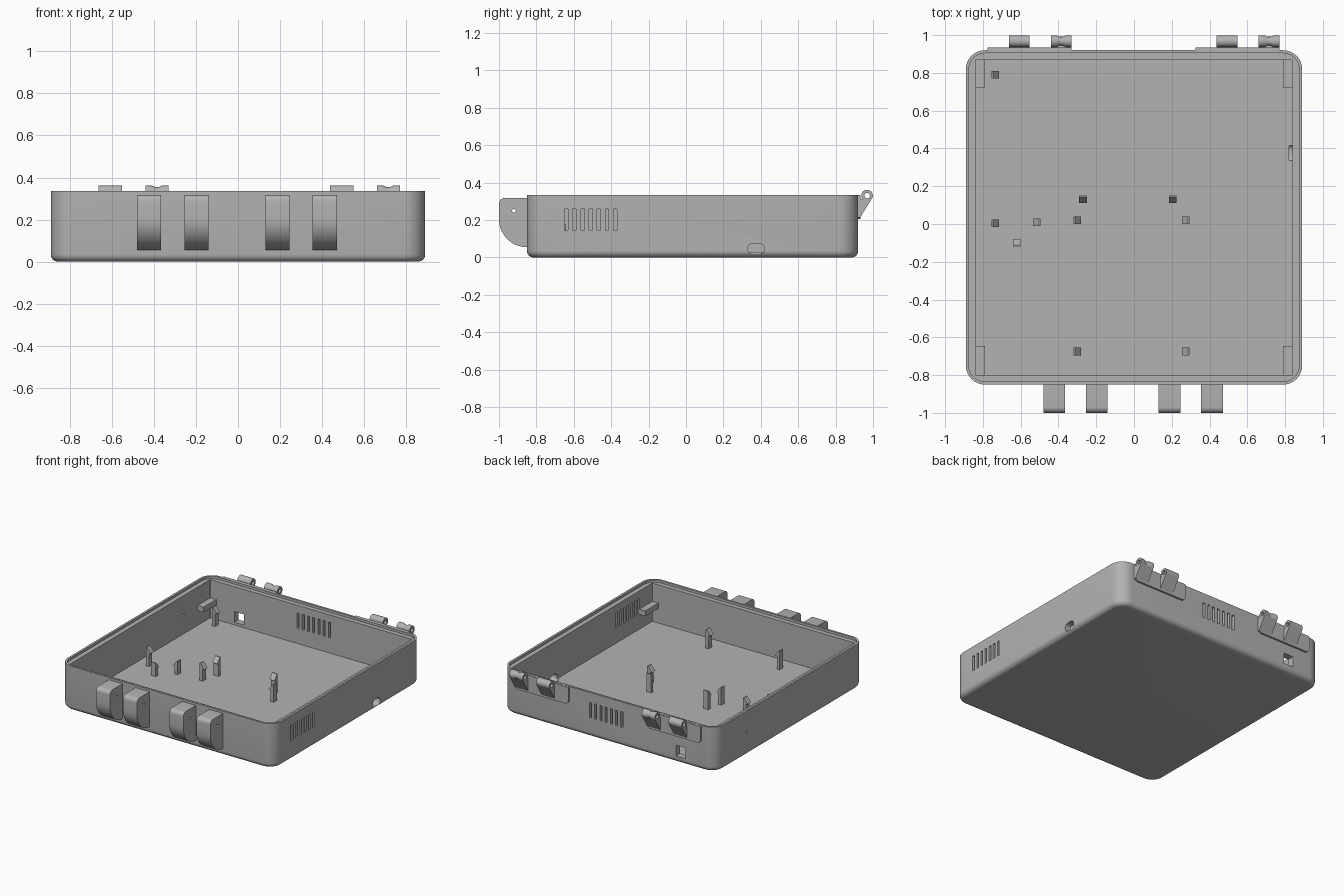
import bpy
import bmesh
from math import pi, sin, cos, radians
from mathutils import Matrix, Vector

cube = bpy.data.objects.get("Cube")
if cube:
    bpy.data.objects.remove(cube, do_unlink=True)

grey = bpy.data.materials.new("light grey plastic")
grey.use_nodes = True
colour = (0.45, 0.45, 0.45, 1)
grey.diffuse_color = colour
grey.node_tree.nodes["Principled BSDF"].inputs["Base Color"].default_value = colour


def finish(bm, name):
    bmesh.ops.recalc_face_normals(bm, faces=bm.faces)
    mesh = bpy.data.meshes.new(name)
    bm.to_mesh(mesh)
    bm.free()
    mesh.materials.append(grey)
    obj = bpy.data.objects.new(name, mesh)
    bpy.context.collection.objects.link(obj)
    return obj


def smooth(obj):
    bpy.ops.object.select_all(action="DESELECT")
    obj.select_set(True)
    bpy.context.view_layer.objects.active = obj
    bpy.ops.object.shade_smooth_by_angle(angle=radians(35))


def bridge(bm, rings, closed=False):
    pairs = list(zip(rings, rings[1:]))
    if closed:
        pairs.append((rings[-1], rings[0]))
    for a, b in pairs:
        n = len(a)
        for i in range(n):
            bm.faces.new((a[i], a[(i + 1) % n], b[(i + 1) % n], b[i]))


def prism(bm, pts, start, end, axis="x"):
    """Extrude a 2D outline along an axis."""
    place = {"x": lambda p, t: (t, p[0], p[1]), "y": lambda p, t: (p[0], t, p[1])}[axis]
    ends = [[bm.verts.new(place(p, t)) for p in pts] for t in (start, end)]
    bridge(bm, ends)
    bm.faces.new(ends[0])
    bm.faces.new(ends[1][::-1])
    return ends[0] + ends[1]


def rect(u0, u1, v0, v1):
    return [(u0, v0), (u1, v0), (u1, v1), (u0, v1)]


def arc(cu, cv, r, a0, a1, n=10):
    return [(cu + r * cos(radians(a0 + (a1 - a0) * i / n)),
             cv + r * sin(radians(a0 + (a1 - a0) * i / n))) for i in range(n + 1)]


def circle(cu, cv, r, n=16):
    return arc(cu, cv, r, 0, 360, n)[:-1]


def cut(obj, bm):
    cutter = finish(bm, "cutter")
    cutter.hide_render = True
    mod = obj.modifiers.new("openings", "BOOLEAN")
    mod.operation, mod.solver, mod.object = "DIFFERENCE", "EXACT", cutter
    bpy.context.view_layer.objects.active = obj
    bpy.ops.object.modifier_apply(modifier=mod.name)
    bpy.data.objects.remove(cutter, do_unlink=True)


HX, HY, CY, TOP, FLOOR = 0.89, 0.885, 0.035, 0.335, 0.03


def rounded_ring(bm, inset, r, z):
    hx, hy = HX - inset, HY - inset
    ring = []
    for sx, sy, a in ((1, 1, 0), (-1, 1, 90), (-1, -1, 180), (1, -1, 270)):
        ring += [bm.verts.new((u, v + CY, z))
                 for u, v in arc(sx * (hx - r), sy * (hy - r), r, a, a + 90, 8)]
    return ring


# Tray: rounded outside, stepped rim, square cavity
bm = bmesh.new()
f = 0.035
rings = [rounded_ring(bm, f * (1 - sin(t)), 0.1 - f * (1 - sin(t)), f * (1 - cos(t)))
         for t in [i * pi / 12 for i in range(7)]]
rings += [rounded_ring(bm, i, r, z) for i, r, z in (
    (0, 0.1, TOP), (0.016, 0.084, TOP), (0.016, 0.084, TOP - 0.018),
    (0.05, 0.004, TOP - 0.018), (0.05, 0.004, FLOOR))]
bridge(bm, rings)
bm.faces.new(rings[0])
bm.faces.new(rings[-1])
tray = finish(bm, "tray")

# Openings: side and back vents, ports and a pinhole
bm = bmesh.new()
for i in range(7):
    y = -0.64 + 0.0435 * i
    prism(bm, rect(y - 0.009, y + 0.009, 0.145, 0.26), 0.8, 0.95)
    x = 0.02 + 0.0435 * (i - 3)
    prism(bm, rect(x - 0.009, x + 0.009, 0.145, 0.26), 0.83, 0.97, "y")
prism(bm, rect(-0.64, -0.56, 0.05, 0.13), 0.83, 0.97, "y")
prism(bm, arc(0.39, 0.046, 0.03, -90, 90) + arc(0.36, 0.046, 0.03, 90, 270), 0.82, 0.95)
prism(bm, circle(0.55, 0.17, 0.011), -0.95, -0.8)
cut(tray, bm)
smooth(tray)

# Latch lugs on the front
lug = ([(-0.84, 0.318)] + arc(-0.97, 0.288, 0.03, 90, 180, 6)
       + arc(-0.85, 0.205, 0.15, 180, 270, 14) + [(-0.84, 0.055)])
for i, x in enumerate((-0.48, -0.255, 0.13, 0.355)):
    bm = bmesh.new()
    prism(bm, lug, x, x + 0.115)
    obj = finish(bm, f"latch_lug_{i + 1}")
    bm = bmesh.new()
    prism(bm, circle(-0.92, 0.25, 0.01), x - 0.05, x + 0.2)
    cut(obj, bm)
    smooth(obj)


# Hinge knuckle: bored tube, optionally waisted, on a tapered web
def knuckle(name, x, waisted):
    bm = bmesh.new()
    w, r, bore = 0.11, 0.031, 0.015
    profile = [(0, bore), (0, r)]
    if waisted:
        profile += [(0.03, r), (0.047, 0.023), (0.063, 0.023), (0.08, r)]
    profile += [(w, r), (w, bore)]
    bridge(bm, [[bm.verts.new((x + t, u, v)) for u, v in circle(0.968, 0.331, rad, 24)]
                for t, rad in profile], closed=True)
    prism(bm, [(0.915, 0.215), (0.932, 0.215), (0.992, 0.312),
               (0.968, 0.303), (0.945, 0.312), (0.915, 0.312)], x, x + w)
    smooth(finish(bm, name))


for side, x in (("right", -0.775), ("left", 0.325)):
    # Backing plate with rounded lower corners
    bm = bmesh.new()
    w = 0.445
    prism(bm, [(x, 0.334)] + arc(x + 0.03, 0.235, 0.03, 180, 270, 5)
          + arc(x + w - 0.03, 0.235, 0.03, 270, 360, 5) + [(x + w, 0.334)], 0.915, 0.934, "y")
    finish(bm, f"{side}_hinge_plate")
    knuckle(f"{side}_hinge_plain_knuckle", x + 0.113, False)
    knuckle(f"{side}_hinge_waisted_knuckle", x + 0.335, True)

# Corner brackets inside the tray
for sx, side in ((-1, "right"), (1, "left")):
    for end, y0, y1 in (("front", -0.8, -0.645), ("back", 0.72, 0.872)):
        bm = bmesh.new()
        prism(bm, rect(y0, y1, 0.14, 0.18), sx * 0.79, sx * 0.842)
        finish(bm, f"{end}_{side}_bracket")

# Snap posts with a sloped hook, turned toward the board they hold
posts = [(-0.735, 0.79, 0, 0.17), (-0.735, 0.005, 0, 0.17), (-0.62, -0.1, 90, 0.13),
         (-0.515, 0.01, 180, 0.13), (-0.3, 0.02, 0, 0.16), (-0.3, -0.675, 0, 0.17),
         (0.275, 0.02, 180, 0.16), (0.275, -0.675, 180, 0.17),
         (-0.27, 0.13, 270, 0.17), (0.205, 0.13, 270, 0.17)]
for i, (x, y, turn, h) in enumerate(posts):
    bm = bmesh.new()
    base = FLOOR - 0.005
    prism(bm, [(-0.02, base), (0.004, base), (0.004, h - 0.045), (0.02, h - 0.04),
               (-0.012, h), (-0.02, h)], -0.02, 0.02, "y")
    bm.transform(Matrix.Translation(Vector((x, y, 0))) @ Matrix.Rotation(radians(turn), 4, "Z"))
    finish(bm, f"snap_post_{i + 1}")
